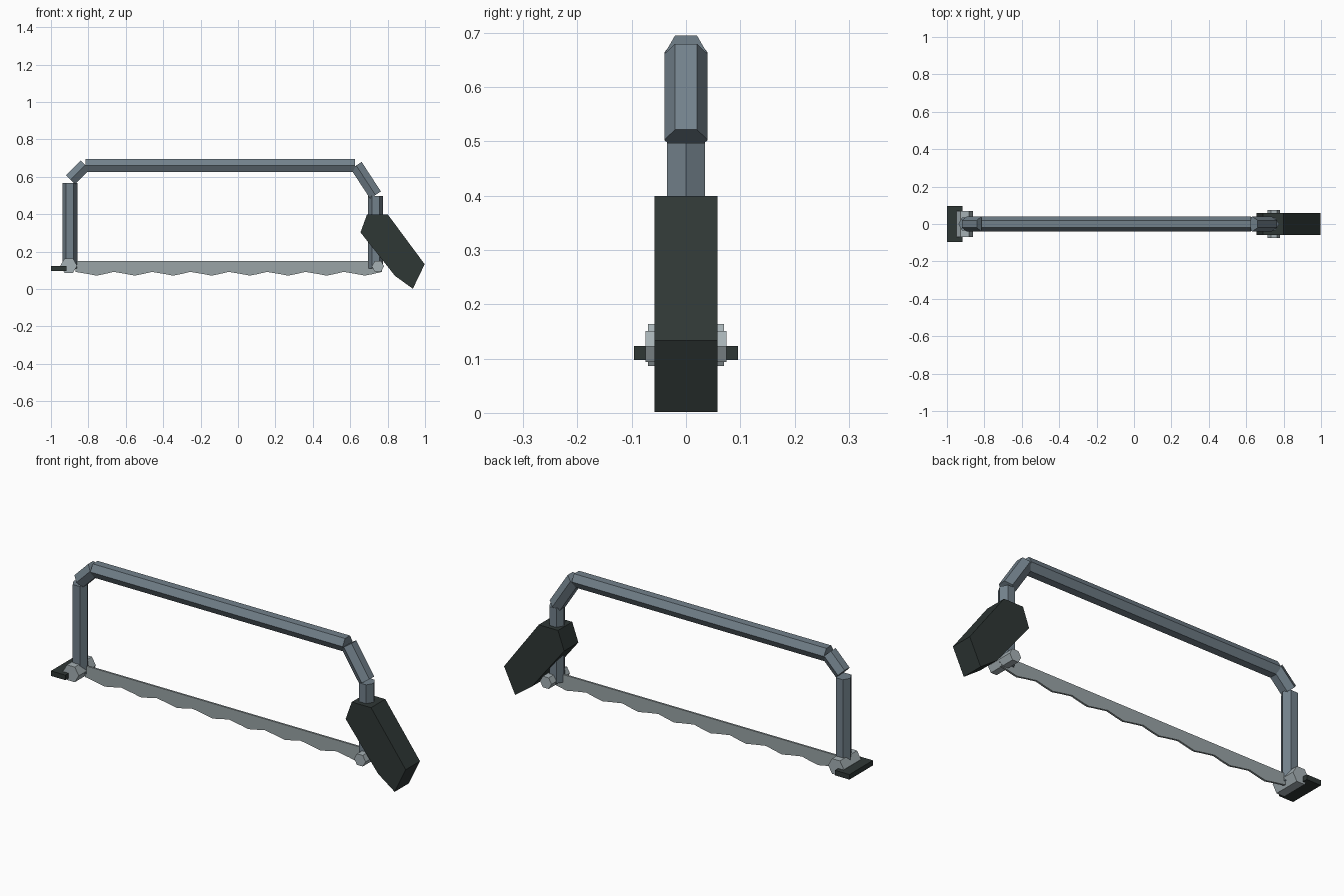
import bpy, bmesh, math
from mathutils import Vector, Matrix

if "Cube" in bpy.data.objects:
    bpy.data.objects.remove(bpy.data.objects["Cube"])


def material(name, rgb):
    m = bpy.data.materials.new(name)
    m.use_nodes = True
    m.diffuse_color = (*rgb, 1)
    m.node_tree.nodes["Principled BSDF"].inputs["Base Color"].default_value = (*rgb, 1)
    return m


frame_mat = material("slate frame", (0.17, 0.22, 0.26))
steel_mat = material("pale steel", (0.38, 0.44, 0.46))
blade_mat = material("blade grey", (0.32, 0.37, 0.38))
grip_mat = material("dark grip", (0.028, 0.038, 0.036))


def finish(name, bm, mat):
    bmesh.ops.recalc_face_normals(bm, faces=bm.faces)
    mesh = bpy.data.meshes.new(name)
    bm.to_mesh(mesh)
    bm.free()
    mesh.materials.append(mat)
    ob = bpy.data.objects.new(name, mesh)
    bpy.context.collection.objects.link(ob)
    return ob


def hex_bar(name, start, end, radius, corner_dir, mat):
    """Six-sided bar between two points, with a corner facing corner_dir."""
    a, b = Vector(start), Vector(end)
    axis = (b - a).normalized()
    u = Vector(corner_dir)
    v = axis.cross(u)
    rot = Matrix((u, v, axis)).transposed().to_4x4()
    bm = bmesh.new()
    rings = []
    for p in (a, b):
        ring = []
        for i in range(6):
            t = math.radians(60 * i)
            local = Vector((radius * math.cos(t), radius * math.sin(t), 0))
            ring.append(bm.verts.new(p + rot @ local))
        rings.append(ring)
    for i in range(6):
        j = (i + 1) % 6
        bm.faces.new((rings[0][i], rings[0][j], rings[1][j], rings[1][i]))
    bm.faces.new(rings[0])
    bm.faces.new(rings[1])
    return finish(name, bm, mat)


def slab(name, outline, half_width, mat):
    """Extrude an x-z outline evenly to both sides in y."""
    bm = bmesh.new()
    face = bm.faces.new([bm.verts.new((x, -half_width, z)) for x, z in outline])
    out = bmesh.ops.extrude_face_region(bm, geom=[face])
    verts = [g for g in out["geom"] if isinstance(g, bmesh.types.BMVert)]
    bmesh.ops.translate(bm, vec=(0, 2 * half_width, 0), verts=verts)
    return finish(name, bm, mat)


X, Y = (1, 0, 0), (0, 1, 0)

# Tubular frame
hex_bar("top_bar", (-0.815, 0, 0.661), (0.625, 0, 0.661), 0.04, Y, frame_mat)
hex_bar("front_post", (-0.899, 0, 0.11), (-0.899, 0, 0.567), 0.04, X, frame_mat)
hex_bar("front_corner", (-0.895, 0, 0.585), (-0.816, 0, 0.664), 0.04, Y, frame_mat)
hex_bar("rear_post", (0.736, 0, 0.11), (0.736, 0, 0.497), 0.04, X, frame_mat)
hex_bar("rear_corner", (0.632, 0, 0.661), (0.735, 0, 0.503), 0.04, Y, frame_mat)

# Blade with a wavy toothed edge
teeth, left, right = 8, -0.87, 0.77
step = (right - left) / teeth
edge = []
for i in range(teeth):
    x = left + i * step
    edge += [(x, 0.092), (x + 0.35 * step, 0.08), (x + 0.55 * step, 0.072), (x + 0.75 * step, 0.08)]
edge.append((right, 0.092))
slab("blade", edge + [(right, 0.15), (left, 0.15)], 0.005, blade_mat)

# Blade bolts and tension plate
hex_bar("front_bolt", (-0.905, -0.07, 0.125), (-0.905, 0.07, 0.125), 0.045, (0.5, 0, 0.866), steel_mat)
hex_bar("rear_bolt", (0.748, -0.075, 0.122), (0.748, 0.075, 0.122), 0.033, (0.5, 0, 0.866), steel_mat)
slab("tension_plate", [(-1, 0.097), (-0.918, 0.097), (-0.918, 0.123), (-1, 0.123)], 0.096, grip_mat)

# Angled grip
slab("handle", [(0.69, 0.4), (0.8, 0.4), (0.998, 0.133), (0.935, 0.002),
                (0.84, 0.07), (0.655, 0.303)], 0.058, grip_mat)
